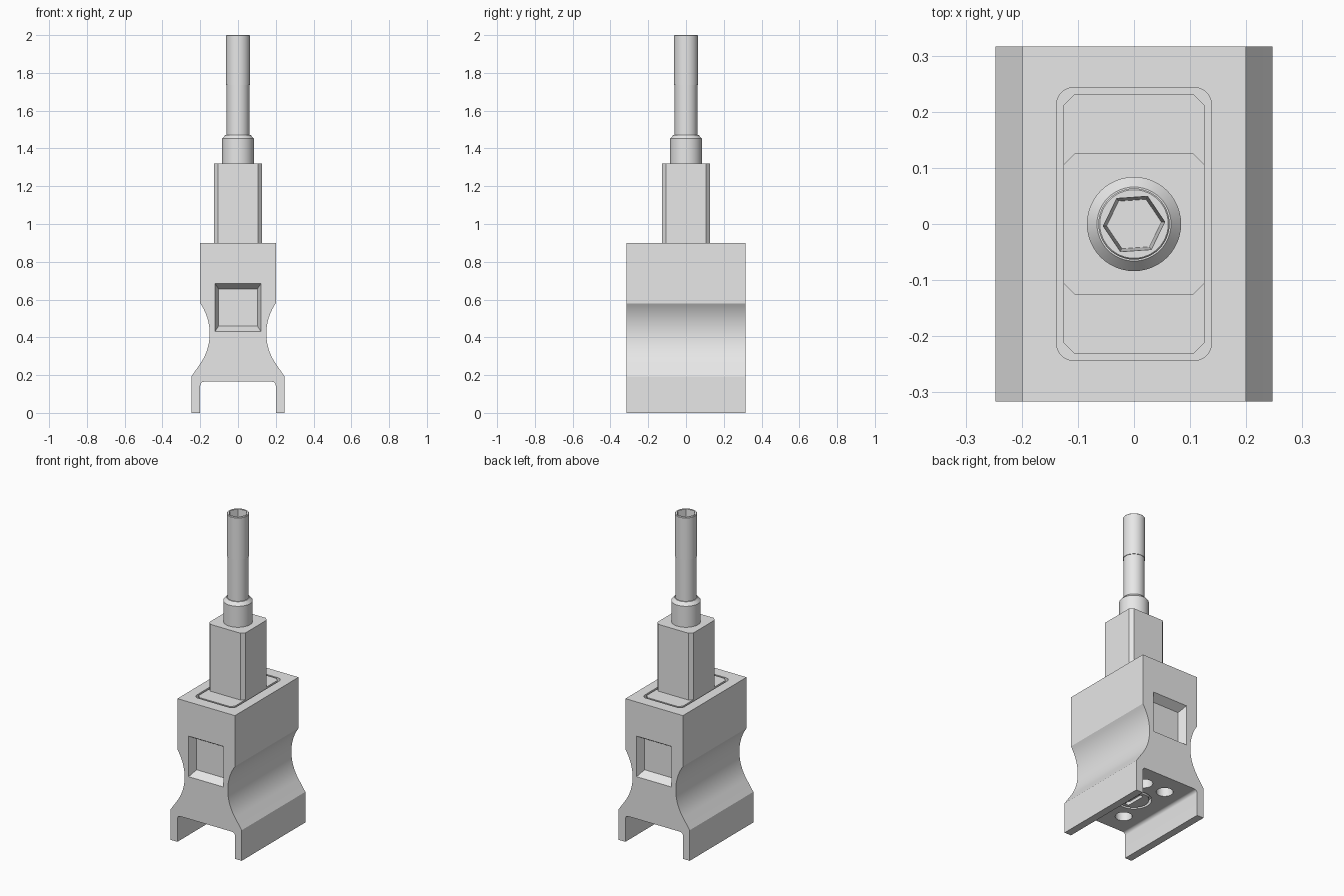
import bpy
import bmesh
from math import sin, cos, pi, radians

cube = bpy.data.objects.get("Cube")
if cube:
    bpy.data.objects.remove(cube, do_unlink=True)

grey = bpy.data.materials.new("light grey")
grey.use_nodes = True
grey.diffuse_color = (0.8, 0.8, 0.8, 1)
grey.node_tree.nodes["Principled BSDF"].inputs["Base Color"].default_value = (0.8, 0.8, 0.8, 1)


def loft(name, loops):
    """Skin a stack of matching loops and cap both ends."""
    bm = bmesh.new()
    rings = [[bm.verts.new(p) for p in loop] for loop in loops]
    for a, b in zip(rings, rings[1:]):
        for i in range(len(a)):
            j = (i + 1) % len(a)
            bm.faces.new((a[i], a[j], b[j], b[i]))
    bm.faces.new(rings[0])
    bm.faces.new(rings[-1])
    bmesh.ops.recalc_face_normals(bm, faces=bm.faces)
    mesh = bpy.data.meshes.new(name)
    bm.to_mesh(mesh)
    bm.free()
    obj = bpy.data.objects.new(name, mesh)
    bpy.context.collection.objects.link(obj)
    mesh.materials.append(grey)
    return obj


def prism(name, outline, z0, z1):
    return loft(name, [[(x, y, z) for x, y in outline] for z in (z0, z1)])


def rectangle(hx, hy, r, steps):
    """Rectangle with rounded corners; one step gives a chamfer."""
    pts = []
    for k, (sx, sy) in enumerate(((1, 1), (-1, 1), (-1, -1), (1, -1))):
        for i in range(steps + 1):
            a = (k + i / steps) * pi / 2
            pts.append((sx * (hx - r) + r * cos(a), sy * (hy - r) + r * sin(a)))
    return pts


def circle(r, n=48, cx=0, cy=0, turn=0):
    return [(cx + r * cos(turn + 2 * pi * i / n), cy + r * sin(turn + 2 * pi * i / n))
            for i in range(n)]


def turned(name, profile, n=48, turn=0):
    return loft(name, [[(x, y, z) for x, y in circle(r, n, turn=turn)] for r, z in profile])


def cut(obj, cutters):
    """Subtract the cutters, then discard them."""
    for c in cutters:
        c.hide_render = True
        mod = obj.modifiers.new("cut", 'BOOLEAN')
        mod.operation = 'DIFFERENCE'
        mod.solver = 'EXACT'
        mod.object = c
    graph = bpy.context.evaluated_depsgraph_get()
    mesh = bpy.data.meshes.new_from_object(obj.evaluated_get(graph))
    obj.modifiers.clear()
    obj.data = mesh
    for c in cutters:
        bpy.data.objects.remove(c, do_unlink=True)


# Body: waisted side profile with a channel below
R, WAIST, MID = 0.281, 0.15, 0.42
side = [(0.2, 0.9)]
for i in range(21):
    a = radians(34.7) * (1 - i / 10)
    side.append((WAIST + R - R * cos(a), MID + R * sin(a)))
side += [(0.247, 0.192), (0.247, 0), (0.2, 0)]
for i in range(7):
    a = pi / 2 * i / 6
    side.append((0.18 + 0.02 * cos(a), 0.145 + 0.02 * sin(a)))
outline = side + [(-x, z) for x, z in reversed(side)]
body = loft("body", [[(x, y, z) for x, z in outline] for y in (-0.316, 0.316)])

# Cutters: top pocket, tapered end recesses, underside holes and screw seat
cutters = [prism("top_pocket", rectangle(0.138, 0.243, 0.03, 6), 0.8, 1)]
for s in (-1, 1):
    recess = []
    for y, hx, z0, z1 in ((0.266, 0.102, 0.46, 0.655), (0.316, 0.122, 0.43, 0.685),
                          (0.35, 0.122, 0.43, 0.685)):
        recess.append([(-hx, s * y, z0), (hx, s * y, z0), (hx, s * y, z1), (-hx, s * y, z1)])
    cutters.append(loft("end_recess", recess))
    for t in (-1, 1):
        cutters.append(prism("hole", circle(0.048, 32, s * 0.075, t * 0.18), 0.1, 0.28))
cutters.append(prism("screw_seat", circle(0.1), 0.1, 0.195))
cut(body, cutters)

# Slotted screw under the body
screw = prism("screw", circle(0.085), 0.165, 0.21)
cut(screw, [prism("slot", rectangle(0.015, 0.065, 0.012, 4), 0.1, 0.185)])

# Sliding block and square column with chamfered corners
block = prism("slider_block", rectangle(0.126, 0.232, 0.021, 1), 0.79, 0.9)
column = prism("column", rectangle(0.126, 0.126, 0.021, 1), 0.89, 1.32)

# Collar and shaft
collar = turned("collar", [(0.084, 1.31), (0.084, 1.452), (0.066, 1.472)])
shaft = turned("shaft", [(0.06, 1.46), (0.06, 1.74)])
socket = turned("socket_sleeve", [(0.0635, 1.735), (0.0635, 1.997), (0.061, 2.0)])
cut(socket, [turned("hex_cutter", [(0.049, 1.9), (0.055, 2.0), (0.055, 2.05)], 6, radians(4))])

# Smooth curved walls, keep edges crisp
bpy.ops.object.select_all(action='DESELECT')
for obj in (body, screw, block, column, collar, shaft, socket):
    obj.select_set(True)
bpy.context.view_layer.objects.active = body
bpy.ops.object.shade_smooth_by_angle(angle=radians(25))
